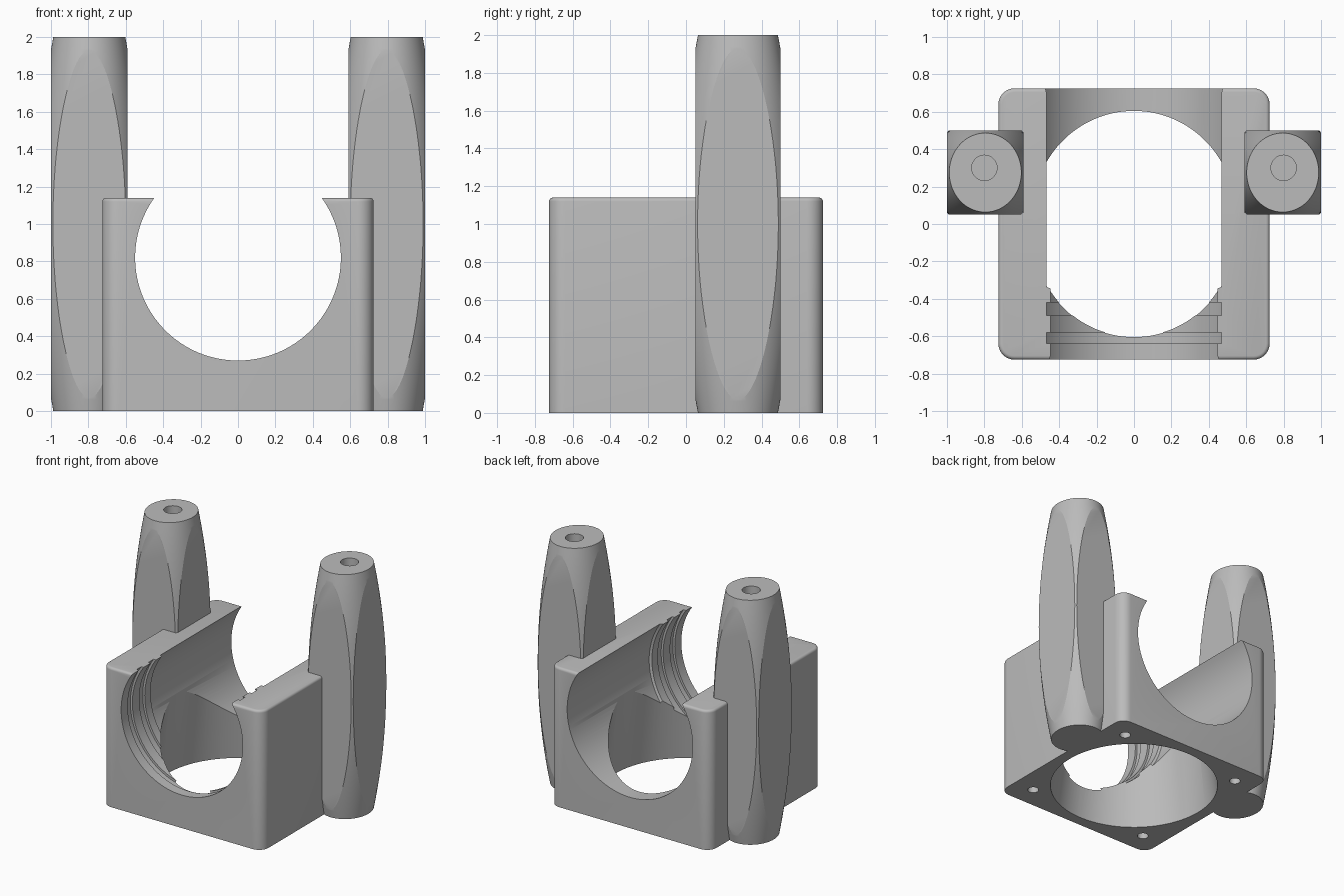
import bpy, bmesh, math
from mathutils import Matrix, Vector

if "Cube" in bpy.data.objects:
    bpy.data.objects.remove(bpy.data.objects["Cube"])

grey = bpy.data.materials.new("plain grey")
grey.diffuse_color = (0.5, 0.5, 0.5, 1)
grey.use_nodes = True
grey.node_tree.nodes["Principled BSDF"].inputs["Base Color"].default_value = grey.diffuse_color


def finish(name, bm):
    """Turn a bmesh into a named object."""
    bmesh.ops.recalc_face_normals(bm, faces=bm.faces)
    mesh = bpy.data.meshes.new(name)
    bm.to_mesh(mesh)
    bm.free()
    obj = bpy.data.objects.new(name, mesh)
    bpy.context.collection.objects.link(obj)
    mesh.materials.append(grey)
    return obj


def box(size, centre):
    bm = bmesh.new()
    bmesh.ops.create_cube(bm, size=1, matrix=Matrix.Translation(centre) @ Matrix.Diagonal((*size, 1)))
    return bm


def lathe(name, profile, centre=(0, 0, 0), scale=(1, 1), segments=96, along_y=False):
    """Solid of revolution from (height, radius) pairs, about z or y."""
    bm = bmesh.new()
    rings = []
    for h, r in profile:
        ring = []
        for i in range(segments):
            a = 2 * math.pi * i / segments
            u, v = r * scale[0] * math.cos(a), r * scale[1] * math.sin(a)
            p = (u, h, v) if along_y else (u, v, h)
            ring.append(bm.verts.new(Vector(p) + Vector(centre)))
        rings.append(ring)
    for lo, hi in zip(rings, rings[1:]):
        for i in range(segments):
            j = (i + 1) % segments
            bm.faces.new((lo[i], lo[j], hi[j], hi[i]))
    bm.faces.new(rings[0])
    bm.faces.new(rings[-1])
    return finish(name, bm)


def boolean(obj, cutter, operation='DIFFERENCE'):
    """Apply a boolean and discard the helper."""
    mod = obj.modifiers.new("cut", 'BOOLEAN')
    mod.operation, mod.object, mod.solver = operation, cutter, 'EXACT'
    bpy.context.view_layer.objects.active = obj
    bpy.ops.object.modifier_apply(modifier=mod.name)
    bpy.data.objects.remove(cutter)


def smooth(obj, angle):
    bpy.ops.object.select_all(action='DESELECT')
    obj.select_set(True)
    bpy.context.view_layer.objects.active = obj
    bpy.ops.object.shade_smooth_by_angle(angle=math.radians(angle))


# Block with rounded upright corners and a softly rounded top rim
bm = box((1.45, 1.45, 1.14), (0, 0, 0.57))
upright = [e for e in bm.edges if abs(e.verts[0].co.z - e.verts[1].co.z) > 1]
bmesh.ops.bevel(bm, geom=upright, offset=0.085, segments=8, profile=0.5, affect='EDGES')
rim = [e for e in bm.edges if all(v.co.z > 1.13 for v in e.verts)]
bmesh.ops.bevel(bm, geom=rim, offset=0.02, segments=4, profile=0.5, affect='EDGES')
block = finish("block", bm)

# Horizontal bore, open at the top, with two grooves near the front
R, G = 0.55, 0.568
bore = [(-0.9, R), (-0.64, R), (-0.64, G), (-0.58, R + 0.018), (-0.58, R), (-0.49, R),
        (-0.49, G), (-0.42, G), (-0.42, R), (-0.345, R), (-0.335, G), (0.9, G)]
boolean(block, lathe("bore_cutter", bore, (0, 0, 0.82), segments=128, along_y=True))

# Tapered opening through the floor
boolean(block, lathe("floor_cutter", [(-0.1, 0.65), (0.85, 0.528)], segments=128))

# Four screw holes underneath
for sx in (-1, 1):
    for sy in (-1, 1):
        boolean(block, lathe("screw_cutter", [(-0.1, 0.042), (0.3, 0.042)],
                             (sx * 0.546, sy * 0.546, 0), segments=24))
smooth(block, 25)

# Side posts: a barrel trimmed flat on four sides, with a hole in the top
STEPS = 32
barrel = []
for i in range(STEPS + 1):
    z = 2 * i / STEPS
    barrel.append((z, 1.38 - 0.44 * (z - 1) ** 2))
for side, name in ((-1, "left_post"), (1, "right_post")):
    x, y = side * 0.795, 0.275
    post = lathe(name, barrel, (x, y, 0), (0.205, 0.225), 96)
    trim = finish("post_trim", box((0.41, 0.45, 3), (x, y, 1)))
    boolean(post, trim, 'INTERSECT')
    boolean(post, lathe("post_hole_cutter", [(1.7, 0.068), (2.1, 0.068)],
                        (side * 0.8, 0.3, 0), segments=32))
    smooth(post, 12)
